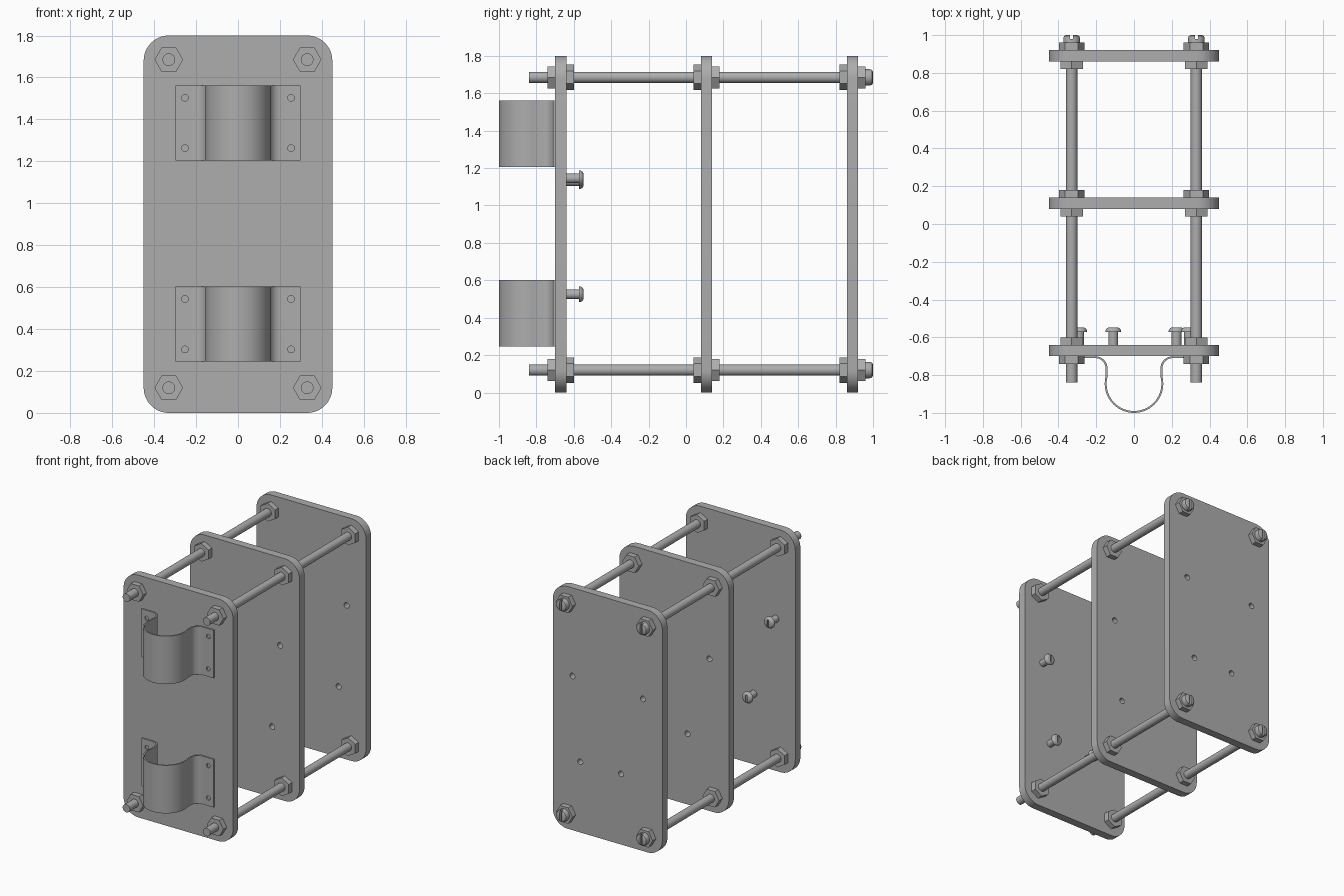
import bpy, bmesh, math
from mathutils import Matrix, Vector

cube = bpy.data.objects.get("Cube")
if cube:
    bpy.data.objects.remove(cube, do_unlink=True)

steel = bpy.data.materials.new("steel grey")
steel.use_nodes = True
GREY = (0.42, 0.42, 0.42, 1)
steel.diffuse_color = GREY
steel.node_tree.nodes["Principled BSDF"].inputs["Base Color"].default_value = GREY


def finish(name, bm, smooth=True):
    bmesh.ops.recalc_face_normals(bm, faces=bm.faces)
    mesh = bpy.data.meshes.new(name)
    bm.to_mesh(mesh)
    bm.free()
    mesh.materials.append(steel)
    ob = bpy.data.objects.new(name, mesh)
    bpy.context.collection.objects.link(ob)
    if smooth:
        shade(ob)
    return ob


def activate(ob):
    bpy.ops.object.select_all(action='DESELECT')
    ob.select_set(True)
    bpy.context.view_layer.objects.active = ob


def shade(ob):
    activate(ob)
    bpy.ops.object.shade_smooth_by_angle(angle=math.radians(35))


def add_cylinder(bm, x, z, y0, y1, r, sides=32, turn=0.0):
    """Cylinder or prism running along y."""
    m = (Matrix.Translation((x, (y0 + y1) / 2, z)) @ Matrix.Rotation(turn, 4, 'Y')
         @ Matrix.Rotation(math.pi / 2, 4, 'X'))
    bmesh.ops.create_cone(bm, cap_ends=True, segments=sides, radius1=r, radius2=r,
                          depth=abs(y1 - y0), matrix=m)


def add_box(bm, centre, size):
    m = Matrix.Translation(centre) @ Matrix.Diagonal((*size, 1))
    bmesh.ops.create_cube(bm, size=1, matrix=m)


def add_turned(bm, x, z, profile, sides=32):
    """Lathe a (radius, y) profile around an axis along y."""
    verts = [bm.verts.new((x + r, y, z)) for r, y in profile]
    edges = [bm.edges.new(p) for p in zip(verts, verts[1:])]
    bmesh.ops.spin(bm, geom=verts + edges, cent=(x, 0, z), axis=(0, 1, 0),
                   angle=math.tau, steps=sides)
    bmesh.ops.remove_doubles(bm, verts=bm.verts, dist=1e-5)


def extrude_outline(bm, points, vector):
    face = bm.faces.new([bm.verts.new(p) for p in points])
    new = bmesh.ops.extrude_face_region(bm, geom=[face])["geom"]
    bmesh.ops.translate(bm, vec=vector,
                        verts=[v for v in new if isinstance(v, bmesh.types.BMVert)])


def cut(ob, cutter_bm):
    cutter = finish("cutter", cutter_bm, smooth=False)
    cutter.hide_render = True
    mod = ob.modifiers.new("cut", 'BOOLEAN')
    mod.operation, mod.solver, mod.object = 'DIFFERENCE', 'EXACT', cutter
    activate(ob)
    bpy.ops.object.modifier_apply(modifier=mod.name)
    bpy.data.objects.remove(cutter, do_unlink=True)
    shade(ob)


HALF_W, HEIGHT, CORNER, HALF_T = 0.45, 1.8, 0.12, 0.03
HOLES = [(-0.29, 1.13), (0.29, 1.145), (-0.11, 0.525), (0.225, 0.525)]
RODS = [(x, z) for x in (-0.33, 0.33) for z in (0.12, 1.685)]
PLATES = {"front_plate": -0.67, "middle_plate": 0.11, "back_plate": 0.89}

# Rounded plates with four drilled holes
for name, y in PLATES.items():
    outline = []
    for i, (sx, sz) in enumerate([(1, 1), (-1, 1), (-1, -1), (1, -1)]):
        cx, cz = sx * (HALF_W - CORNER), HEIGHT / 2 + sz * (HEIGHT / 2 - CORNER)
        for k in range(13):
            a = math.pi / 2 * (i + k / 12)
            outline.append((cx + CORNER * math.cos(a), y - HALF_T, cz + CORNER * math.sin(a)))
    bm = bmesh.new()
    extrude_outline(bm, outline, (0, 2 * HALF_T, 0))
    plate = finish(name, bm)
    drills = bmesh.new()
    for x, z in HOLES:
        add_cylinder(drills, x, z, y - 0.1, y + 0.1, 0.021, 24)
    cut(plate, drills)

# Threaded rods with slotted round heads at the back
for i, (x, z) in enumerate(RODS):
    bm = bmesh.new()
    add_turned(bm, x, z, [(0, -0.84), (0.03, -0.84), (0.03, 0.955), (0.044, 0.955),
                          (0.044, 0.985), (0.04, 0.995), (0.03, 1.0), (0, 1.0)])
    rod = finish(f"rod_{i + 1}", bm)
    slot = bmesh.new()
    add_box(slot, (x, 1.0, z), (0.016, 0.04, 0.12))
    cut(rod, slot)

# Hex nuts on both sides of every plate
for name, y in PLATES.items():
    for side in (-1, 1):
        corners_sideways = (side < 0) == (name == "front_plate")
        bm = bmesh.new()
        for x, z in RODS:
            start = y + side * HALF_T
            add_cylinder(bm, x, z, start, start + side * 0.04, 0.068, 6,
                         math.pi / 2 if corners_sideways else 0)
        finish(f"{name}_nuts_{'front' if side < 0 else 'rear'}", bm, smooth=False)

# Small screws through the front plate, heads behind it
for i, (x, z) in enumerate(HOLES):
    bm = bmesh.new()
    add_turned(bm, x, z, [(0, -0.70), (0.021, -0.70), (0.021, -0.64), (0.026, -0.64),
                          (0.026, -0.572), (0.042, -0.572), (0.042, -0.564),
                          (0.034, -0.552), (0.026, -0.548), (0, -0.548)])
    screw = finish(f"screw_{i + 1}", bm)
    slot = bmesh.new()
    add_box(slot, (x, -0.548, z), (0.012, 0.02, 0.052))
    cut(screw, slot)

# Strap clamps: flat flange, fillet, slim neck and round loop
RADIUS, THICK, LOOP_Y = 0.15, 0.01, -0.845
half = [Vector((0.297, -0.705)), Vector((0.205, -0.705))]
for k in range(1, 9):
    a = math.pi / 2 * k / 8
    half.append(Vector((0.205 - 0.06 * math.sin(a), -0.765 + 0.06 * math.cos(a))))
for k in range(25):
    a = math.radians(15 - 105 * k / 24)
    half.append(Vector((RADIUS * math.cos(a), LOOP_Y + RADIUS * math.sin(a))))
path = half + [Vector((-p.x, p.y)) for p in reversed(half[:-1])]

sides = ([], [])
for i, p in enumerate(path):
    d = (path[min(i + 1, len(path) - 1)] - path[max(i - 1, 0)]).normalized()
    n = Vector((-d.y, d.x)) * THICK / 2
    sides[0].append(p + n)
    sides[1].append(p - n)
loop = sides[0] + sides[1][::-1]

for name, z0 in (("lower_clamp", 0.245), ("upper_clamp", 1.205)):
    bm = bmesh.new()
    extrude_outline(bm, [(p.x, p.y, z0) for p in loop], (0, 0, 0.357))
    clamp = finish(name, bm)
    drills = bmesh.new()
    for x in (-0.253, 0.253):
        for dz in (0.058, 0.298):
            add_cylinder(drills, x, z0 + dz, -0.73, -0.68, 0.016, 20)
    cut(clamp, drills)
